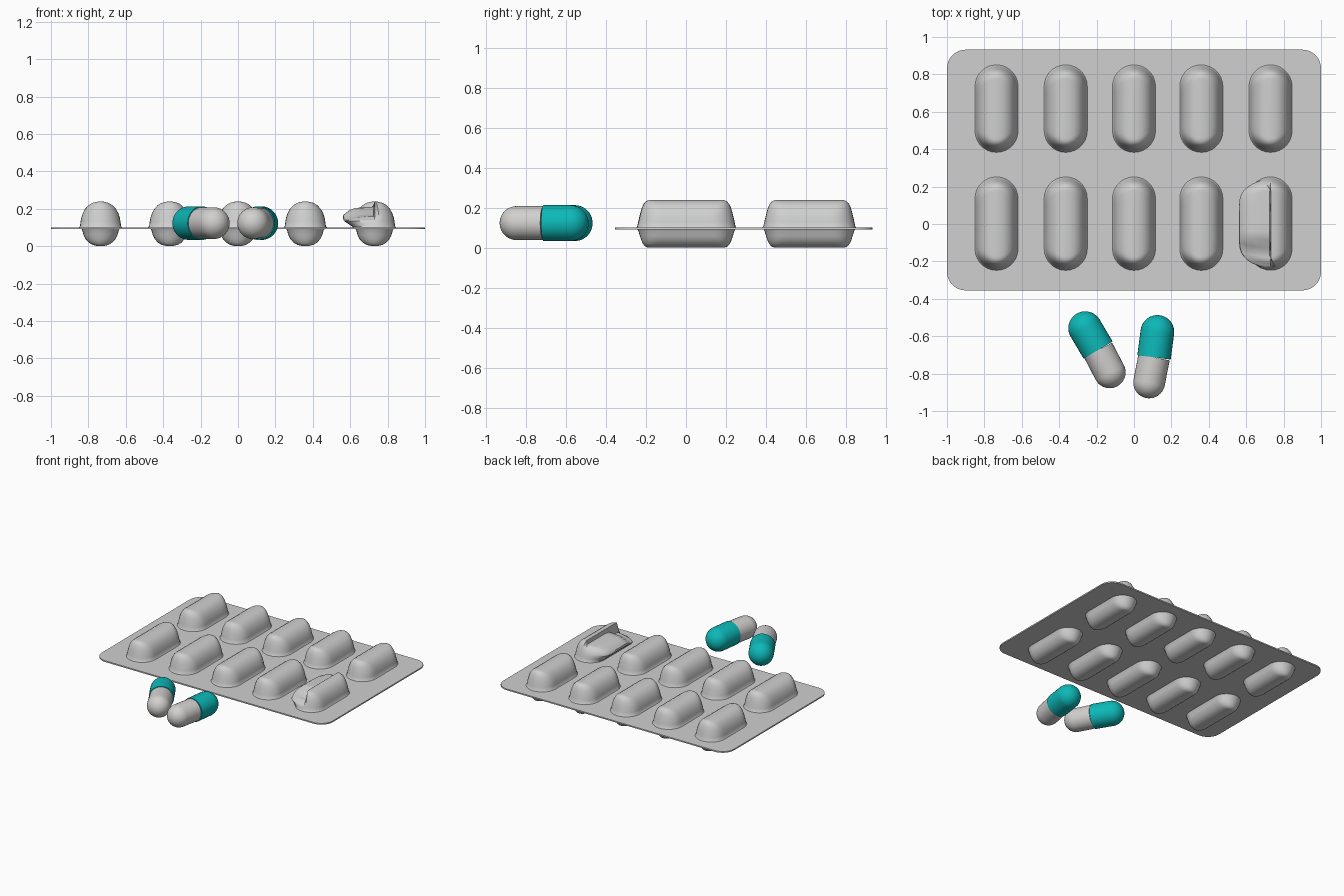
import bpy, bmesh, math
from mathutils import Matrix, Vector

if "Cube" in bpy.data.objects:
    bpy.data.objects.remove(bpy.data.objects["Cube"])


def material(name, rgb):
    m = bpy.data.materials.new(name)
    m.diffuse_color = (*rgb, 1)
    m.use_nodes = True
    m.node_tree.nodes["Principled BSDF"].inputs["Base Color"].default_value = m.diffuse_color
    return m


FOIL = material("silver foil", (0.62, 0.63, 0.62))
WHITE = material("capsule off white", (0.64, 0.63, 0.62))
TEAL = material("capsule teal", (0.004, 0.48, 0.48))


def loft(rings, name, mat, matrix=Matrix(), warp=None):
    """Skin a list of equal-length point rings and cap both ends."""
    bm = bmesh.new()
    vs = [[bm.verts.new(p) for p in r] for r in rings]
    n = len(vs[0])
    for a, b in zip(vs, vs[1:]):
        for i in range(n):
            bm.faces.new((a[i], a[(i + 1) % n], b[(i + 1) % n], b[i]))
    bm.faces.new(vs[0])
    bm.faces.new(vs[-1])
    bmesh.ops.recalc_face_normals(bm, faces=bm.faces)
    if warp:
        for v in bm.verts:
            v.co = warp(v.co.copy())
    me = bpy.data.meshes.new(name)
    bm.to_mesh(me)
    bm.free()
    me.materials.append(mat)
    ob = bpy.data.objects.new(name, me)
    ob.matrix_world = matrix
    bpy.context.collection.objects.link(ob)
    return ob


def stadium(hw, hl, z, arc=14, straight=8):
    """Pill-shaped outline, long in y."""
    s = hl - hw
    pts = []
    for sign in (1, -1):
        for i in range(straight):
            pts.append((sign * hw, sign * s * (2 * i / straight - 1), z))
        for i in range(arc):
            a = math.pi * i / arc
            pts.append((sign * hw * math.cos(a), sign * (s + hw * math.sin(a)), z))
    return pts


def rounded_rect(x0, x1, y0, y1, r, z, n=8):
    pts = []
    corners = [(x1 - r, y1 - r), (x0 + r, y1 - r), (x0 + r, y0 + r), (x1 - r, y0 + r)]
    for k, (cx, cy) in enumerate(corners):
        for i in range(n + 1):
            a = math.pi / 2 * (k + i / n)
            pts.append((cx + r * math.cos(a), cy + r * math.sin(a), z))
    return pts


# thin foil sheet
loft([rounded_rect(-1, 1, -0.355, 0.932, 0.1, z) for z in (0.091, 0.101)], "foil_sheet", FOIL)

# (half width, end inset, z): flared skirt, upright wall, rounded crown
UPPER = [(0.118, 0, 0.098), (0.110, 0.006, 0.107), (0.107, 0.011, 0.130), (0.103, 0.016, 0.152),
         (0.095, 0.022, 0.176), (0.082, 0.029, 0.200), (0.064, 0.038, 0.219),
         (0.044, 0.048, 0.231), (0.022, 0.060, 0.237), (0.002, 0.075, 0.239)]
LOWER = [(0.104, 0.006, 0.095), (0.097, 0.012, 0.083), (0.091, 0.019, 0.060), (0.080, 0.026, 0.038),
         (0.063, 0.035, 0.019), (0.043, 0.045, 0.007), (0.022, 0.056, 0.002), (0.002, 0.07, 0.0)]


def burst(p):
    """Push the left half of a bubble outward and crush its top."""
    if p.x >= 0:
        return p
    t = max(0, (p.z - 0.1) / 0.14)
    along = max(0, 1 - (abs(p.y) / 0.25) ** 4)
    p.x -= 0.072 * min(1, t / 0.4) * along * min(1, -p.x / 0.05)
    p.z -= 0.028 * max(0, min(1, (t - 0.4) / 0.4))
    if p.y < -0.08:
        p.z -= 0.05 * t * min(1, (-0.08 - p.y) / 0.06)
    return p


# bubbles, two rows of five
for row, (cy, half) in enumerate([(0.002, 0.252), (0.617, 0.236)]):
    for col, cx in enumerate([-0.735, -0.365, 0, 0.36, 0.73]):
        place = Matrix.Translation((cx, cy, 0))
        torn = row == 0 and col == 4
        loft([stadium(w, half - i, z) for w, i, z in UPPER],
             "burst_bubble" if torn else "bubble_top", FOIL, place, burst if torn else None)
        loft([stadium(w, half - i, z) for w, i, z in LOWER], "bubble_underside", FOIL, place)


def half_capsule(name, mat, r, seam, cap, z):
    """Round-ended tube from the seam point to the cap centre."""
    d = Vector((cap[0] - seam[0], cap[1] - seam[1], 0))
    prof = [(r, 0)] + [(max(r * math.cos(a), 0.001), d.length + r * math.sin(a))
                       for a in [math.pi / 2 * i / 10 for i in range(11)]]
    rings = [[(q * math.cos(2 * math.pi * k / 32), q * math.sin(2 * math.pi * k / 32), h)
              for k in range(32)] for q, h in prof]
    rot = d.to_track_quat('Z', 'Y').to_matrix().to_4x4()
    loft(rings, name, mat, Matrix.Translation((seam[0], seam[1], z)) @ rot)


# two loose capsules in front of the sheet
for seam, teal, white in [((-0.192, -0.674), (-0.261, -0.557), (-0.13, -0.793)),
                          ((0.107, -0.713), (0.125, -0.577), (0.081, -0.847))]:
    half_capsule("capsule_teal_half", TEAL, 0.090, seam, teal, 0.123)
    half_capsule("capsule_white_half", WHITE, 0.085, seam, white, 0.123)

# smooth shading with crisp edges
for ob in bpy.context.collection.objects:
    ob.select_set(True)
    bpy.context.view_layer.objects.active = ob
bpy.ops.object.shade_smooth_by_angle(angle=math.radians(35))
